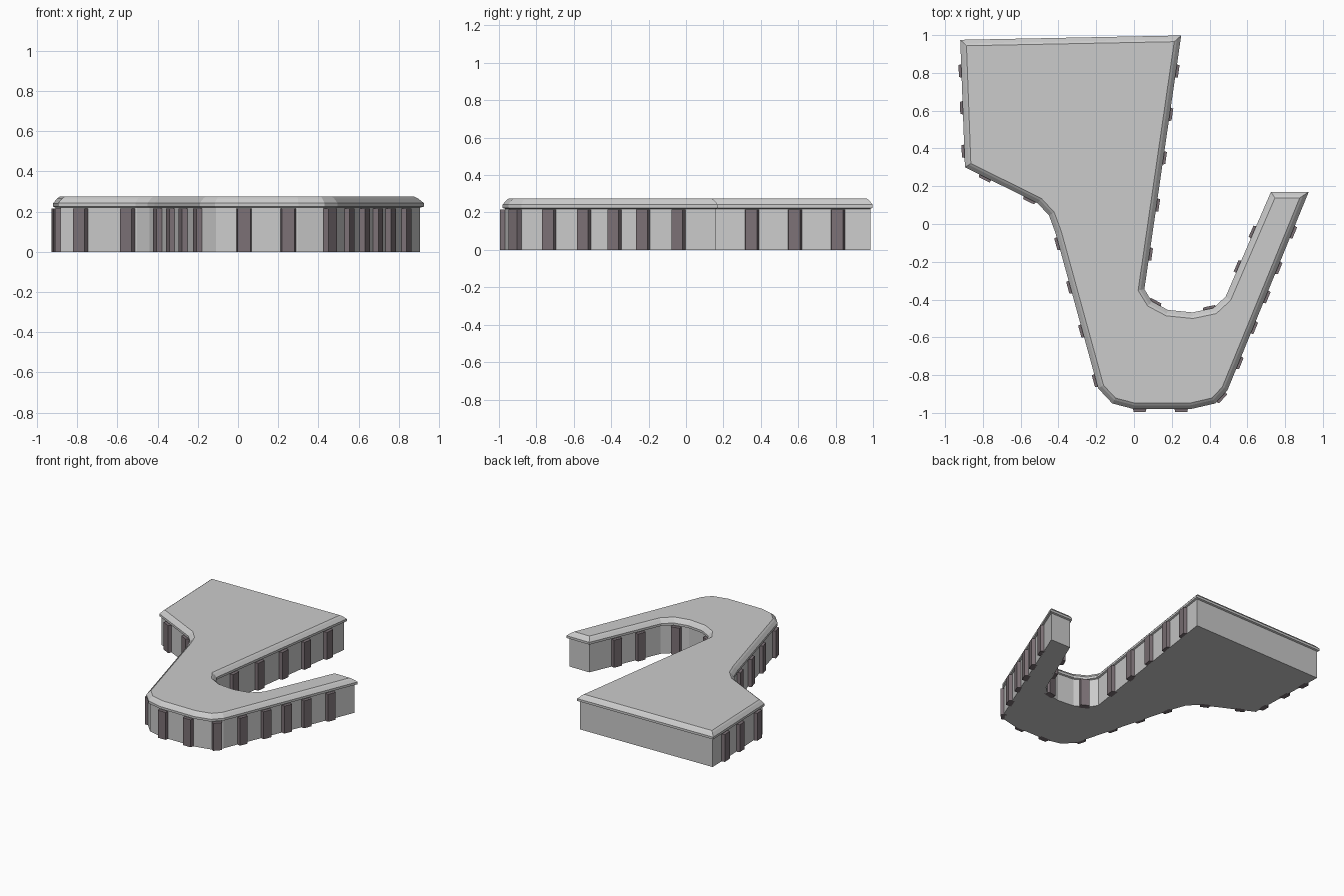
import bpy, bmesh
from mathutils import Vector

if "Cube" in bpy.data.objects:
    bpy.data.objects.remove(bpy.data.objects["Cube"])

# Outline seen from above, counter-clockwise
OUTLINE = [Vector(p) for p in [
    (-0.92, 0.975), (-0.895, 0.30), (-0.51, 0.11), (-0.45, 0.045), (-0.415, -0.05),
    (-0.19, -0.87), (-0.115, -0.95), (0.0, -0.98), (0.30, -0.98), (0.43, -0.95),
    (0.495, -0.88), (0.925, 0.17), (0.725, 0.17), (0.485, -0.385), (0.42, -0.445),
    (0.31, -0.468), (0.18, -0.455), (0.095, -0.41), (0.055, -0.345), (0.25, 0.998)]]
WALL_INSET = 0.012
N = len(OUTLINE)


def edge_normal(a, b):
    d = (b - a).normalized()
    return Vector((d.y, -d.x))


def inset(points, dist):
    out = []
    for i, p in enumerate(points):
        n1 = edge_normal(points[i - 1], p)
        n2 = edge_normal(p, points[(i + 1) % N])
        out.append(p - (n1 + n2) * dist / (1 + n1.dot(n2)))
    return out


def make_object(name, bm, material=None):
    bmesh.ops.recalc_face_normals(bm, faces=bm.faces)
    mesh = bpy.data.meshes.new(name)
    bm.to_mesh(mesh)
    bm.free()
    ob = bpy.data.objects.new(name, mesh)
    bpy.context.collection.objects.link(ob)
    if material:
        mesh.materials.append(material)
    return ob


def layered_slab(name, profile):
    """Stack inset copies of the outline: profile is (inset, height)."""
    bm = bmesh.new()
    rings = [[bm.verts.new((p.x, p.y, z)) for p in inset(OUTLINE, d)] for d, z in profile]
    for lo, hi in zip(rings, rings[1:]):
        for i in range(N):
            j = (i + 1) % N
            bm.faces.new((lo[i], lo[j], hi[j], hi[i]))
    bm.faces.new(rings[0][::-1])
    bm.faces.new(rings[-1])
    return make_object(name, bm)


# Platform: wall, overhanging lip and bevelled top
layered_slab("platform", [(WALL_INSET, 0), (WALL_INSET, 0.22), (0, 0.225),
                          (0, 0.243), (0.02, 0.266), (0.032, 0.275)])

# Dark tapered posts around the walls
dark = bpy.data.materials.new("dark_post")
dark.diffuse_color = (0.2, 0.165, 0.18, 1)
dark.use_nodes = True
dark.node_tree.nodes["Principled BSDF"].inputs["Base Color"].default_value = dark.diffuse_color
POSTS = [(-0.92, 0.81), (-0.91, 0.615), (-0.905, 0.385), (-0.79, 0.24), (-0.55, 0.135),
         (-0.425, -0.11), (-0.36, -0.34), (-0.29, -0.57), (-0.205, -0.83),
         (0.03, -0.98), (0.25, -0.98), (0.465, -0.92), (0.57, -0.74), (0.65, -0.555),
         (0.71, -0.39), (0.77, -0.235), (0.845, -0.045), (0.67, -0.06), (0.585, -0.24),
         (0.40, -0.445), (0.12, -0.40), (0.09, -0.16), (0.125, 0.10), (0.16, 0.35),
         (0.195, 0.58), (0.225, 0.81)]


def nearest_on_outline(p):
    best = None
    for i in range(N):
        a, b = OUTLINE[i], OUTLINE[(i + 1) % N]
        t = max(0, min(1, (p - a).dot(b - a) / (b - a).length_squared))
        q = a.lerp(b, t)
        if best is None or (p - q).length < best[0]:
            best = ((p - q).length, q, edge_normal(a, b))
    return best[1], best[2]


for k, pos in enumerate(POSTS):
    q, n = nearest_on_outline(Vector(pos))
    t = Vector((-n.y, n.x))
    bm = bmesh.new()
    foot = [q + n * d + t * w for d, w in
            [(-0.03, -0.042), (-0.03, 0.042), (0.014, 0.032), (0.014, -0.032)]]
    face = bm.faces.new([bm.verts.new((c.x, c.y, 0)) for c in foot])
    top = bmesh.ops.extrude_face_region(bm, geom=[face], use_keep_orig=True)["geom"]
    bmesh.ops.translate(bm, vec=(0, 0, 0.216),
                        verts=[v for v in top if isinstance(v, bmesh.types.BMVert)])
    make_object(f"post_{k + 1:02d}", bm, dark)
